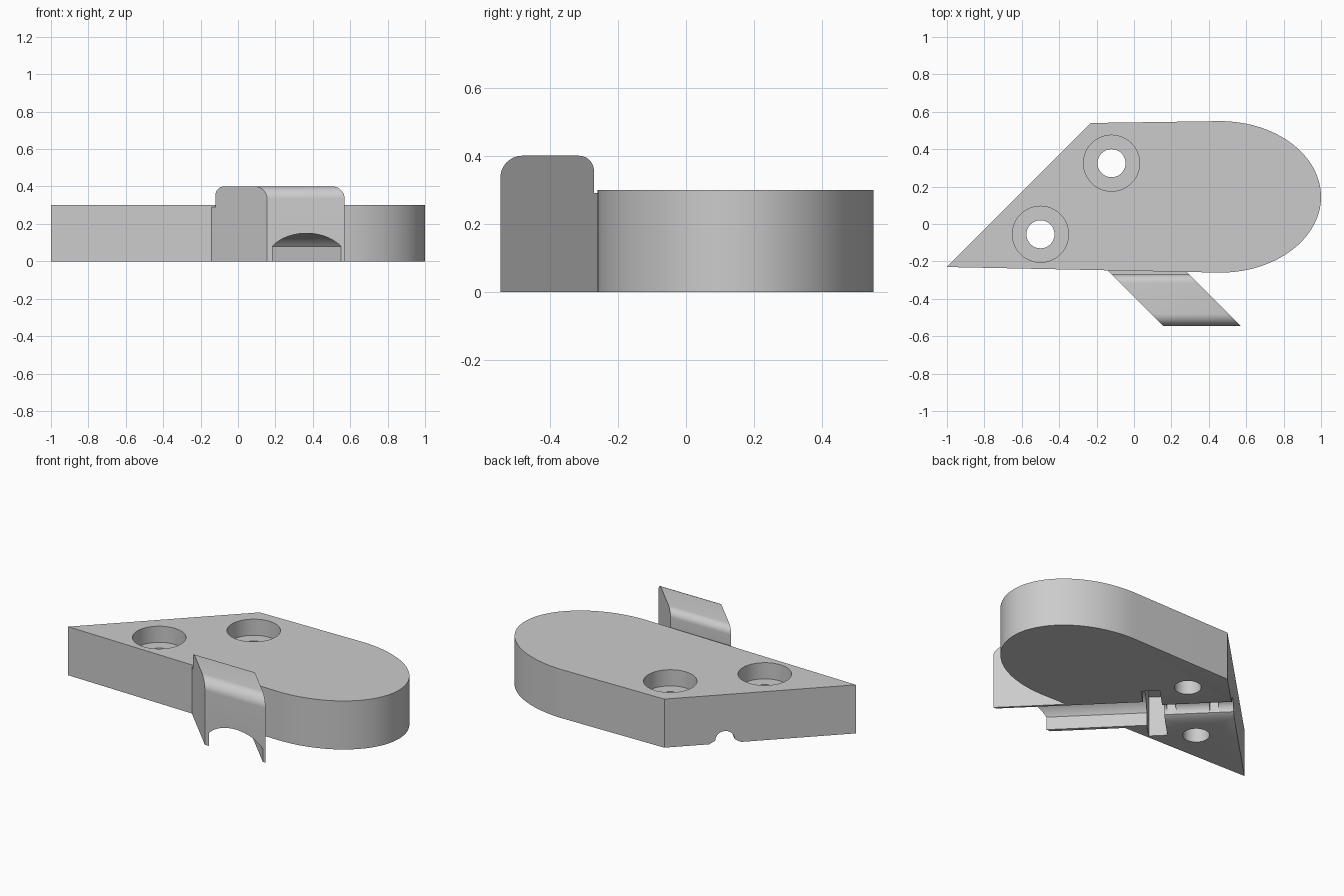
import bpy, bmesh
from math import sin, cos, pi, radians
from mathutils import Matrix, Vector

cube = bpy.data.objects.get("Cube")
if cube:
    bpy.data.objects.remove(cube, do_unlink=True)

grey = bpy.data.materials.new("mid grey")
grey.use_nodes = True
colour = (0.6, 0.6, 0.6, 1)
grey.diffuse_color = colour
grey.node_tree.nodes["Principled BSDF"].inputs["Base Color"].default_value = colour


def prism(name, loop, offset, matrix=Matrix()):
    """Extrude a closed loop of 3D points along an offset."""
    bm = bmesh.new()
    face = bm.faces.new([bm.verts.new(p) for p in loop])
    top = bmesh.ops.extrude_face_region(bm, geom=[face])["geom"]
    bmesh.ops.translate(bm, vec=Vector(offset),
                        verts=[v for v in top if isinstance(v, bmesh.types.BMVert)])
    bmesh.ops.recalc_face_normals(bm, faces=bm.faces)
    bm.transform(matrix)
    mesh = bpy.data.meshes.new(name)
    bm.to_mesh(mesh)
    bm.free()
    mesh.materials.append(grey)
    obj = bpy.data.objects.new(name, mesh)
    bpy.context.collection.objects.link(obj)
    return obj


def arc(cx, cy, rx, ry, start, end, steps):
    angles = [radians(start + (end - start) * i / steps) for i in range(steps + 1)]
    return [(cx + rx * cos(a), cy + ry * sin(a)) for a in angles]


def combine(target, other, operation):
    mod = target.modifiers.new(operation, "BOOLEAN")
    mod.object, mod.operation, mod.solver = other, operation, "EXACT"
    bpy.context.view_layer.objects.active = target
    bpy.ops.object.modifier_apply(modifier=mod.name)
    bpy.data.objects.remove(other, do_unlink=True)


# Plate: one rounded end, one end cut off diagonally
outline = [(-0.23, 0.54), (-1, -0.23)] + arc(0.46, 0.145, 0.54, 0.405, -90, 90, 64)
body = prism("mounting_plate", [(x, y, 0) for x, y in outline], (0, 0, 0.3))

# Slanted arm with rounded upper edges, keyed into the plate
side = ([(-0.2, 0), (-0.2, 0.29), (-0.27, 0.29)]
        + arc(-0.315, 0.355, 0.045, 0.045, 0, 90, 10)
        + arc(-0.48, 0.335, 0.065, 0.065, 90, 180, 12) + [(-0.545, 0)])
arm = prism("arm", [(-0.39 - y, y, z) for y, z in side], (0.415, 0, 0))
combine(body, arm, "UNION")

# Channel frame: local x runs diagonally from the arm to the cut end
frame = Matrix.Translation((-0.089, -0.089, 0)) @ Matrix.Rotation(radians(135), 4, "Z")


def channel_cut(profile, start, end):
    loop = [(start, w, z) for w, z in profile]
    combine(body, prism("cutter", loop, (end - start, 0, 0), frame), "DIFFERENCE")


def box(half, top):
    return [(-half, -0.05), (half, -0.05), (half, top), (-half, top)]


# Wide arched channel, cross pocket, narrow flared channel and two small recesses
wide = [(-0.13, -0.05), (0.13, -0.05)] + arc(0, -0.006, 0.156, 0.156, 33.6, 146.4, 24)
channel_cut(wide, -0.9, 0.1)
channel_cut(box(0.25, 0.25), 0.05, 0.155)
narrow = [(-0.125, -0.02), (0.125, -0.02)] + arc(0, 0.02, 0.055, 0.055, 0, 180, 20)
channel_cut(narrow, 0.1, 0.7)
for start in (0.17, 0.41):
    channel_cut(box(0.055, 0.11), start, start + 0.05)

# Counterbored screw holes
for x, y in ((-0.12, 0.325), (-0.5, -0.055)):
    for radius, floor in ((0.15, 0.2), (0.075, -0.1)):
        ring = arc(x, y, radius, radius, 0, 360, 48)[:-1]
        combine(body, prism("cutter", [(a, b, floor) for a, b in ring], (0, 0, 0.6)),
                "DIFFERENCE")

bpy.ops.object.select_all(action="DESELECT")
body.select_set(True)
bpy.context.view_layer.objects.active = body
bpy.ops.object.shade_smooth_by_angle(angle=radians(30))
